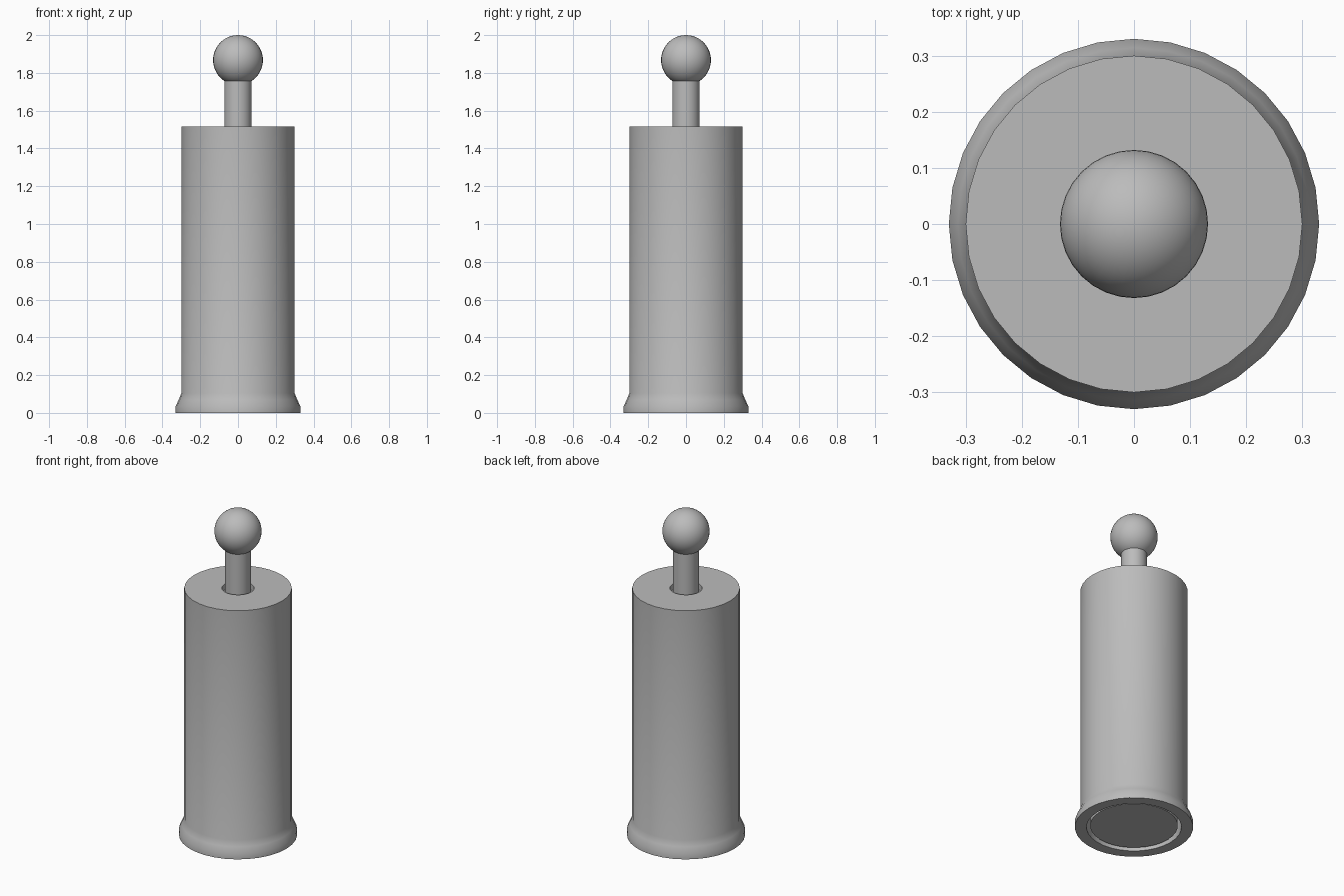
import bpy
import bmesh
import math

SEGMENTS = 32

cube = bpy.data.objects.get("Cube")
if cube:
    bpy.data.objects.remove(cube, do_unlink=True)

grey = bpy.data.materials.new("plain_grey")
grey.use_nodes = True
colour = (0.5, 0.5, 0.5, 1)
grey.diffuse_color = colour
grey.node_tree.nodes["Principled BSDF"].inputs["Base Color"].default_value = colour


def finish(obj):
    """Apply the material and smooth the round sides, keeping rims sharp."""
    obj.data.materials.append(grey)
    bpy.ops.object.select_all(action="DESELECT")
    bpy.context.view_layer.objects.active = obj
    obj.select_set(True)
    bpy.ops.object.shade_smooth_by_angle(angle=math.radians(40))


def lathe(name, profile, closed=False):
    """Spin an (r, z) profile around the z axis."""
    bm = bmesh.new()
    verts = [bm.verts.new((r, 0, z)) for r, z in profile]
    edges = [bm.edges.new(pair) for pair in zip(verts, verts[1:])]
    if closed:
        edges.append(bm.edges.new((verts[-1], verts[0])))
    bmesh.ops.spin(bm, geom=verts + edges, cent=(0, 0, 0), axis=(0, 0, 1),
                   angle=math.tau, steps=SEGMENTS, use_duplicate=False)
    bmesh.ops.remove_doubles(bm, verts=bm.verts, dist=0.0005)
    bmesh.ops.recalc_face_normals(bm, faces=bm.faces)
    mesh = bpy.data.meshes.new(name)
    bm.to_mesh(mesh)
    bm.free()
    obj = bpy.data.objects.new(name, mesh)
    bpy.context.collection.objects.link(obj)
    finish(obj)
    return obj


# Hollow holder with a flared foot, an open bottom and a hole in the lid
lathe("holder", [(0.265, 0), (0.33, 0), (0.33, 0.035), (0.314, 0.07),
                 (0.30, 0.105), (0.30, 1.517), (0.09, 1.517),
                 (0.09, 1.48), (0.265, 1.48)], closed=True)

# Plunger inside the holder, with its rod rising through the lid
lathe("plunger_and_rod", [(0, 0.01), (0.245, 0.01), (0.245, 0.5),
                          (0.072, 0.5), (0.072, 1.77), (0, 1.77)])

# Round knob on top of the rod
bpy.ops.mesh.primitive_uv_sphere_add(segments=SEGMENTS, ring_count=24,
                                     radius=0.132, location=(0, 0, 1.868))
knob = bpy.context.object
knob.name = "knob"
finish(knob)
